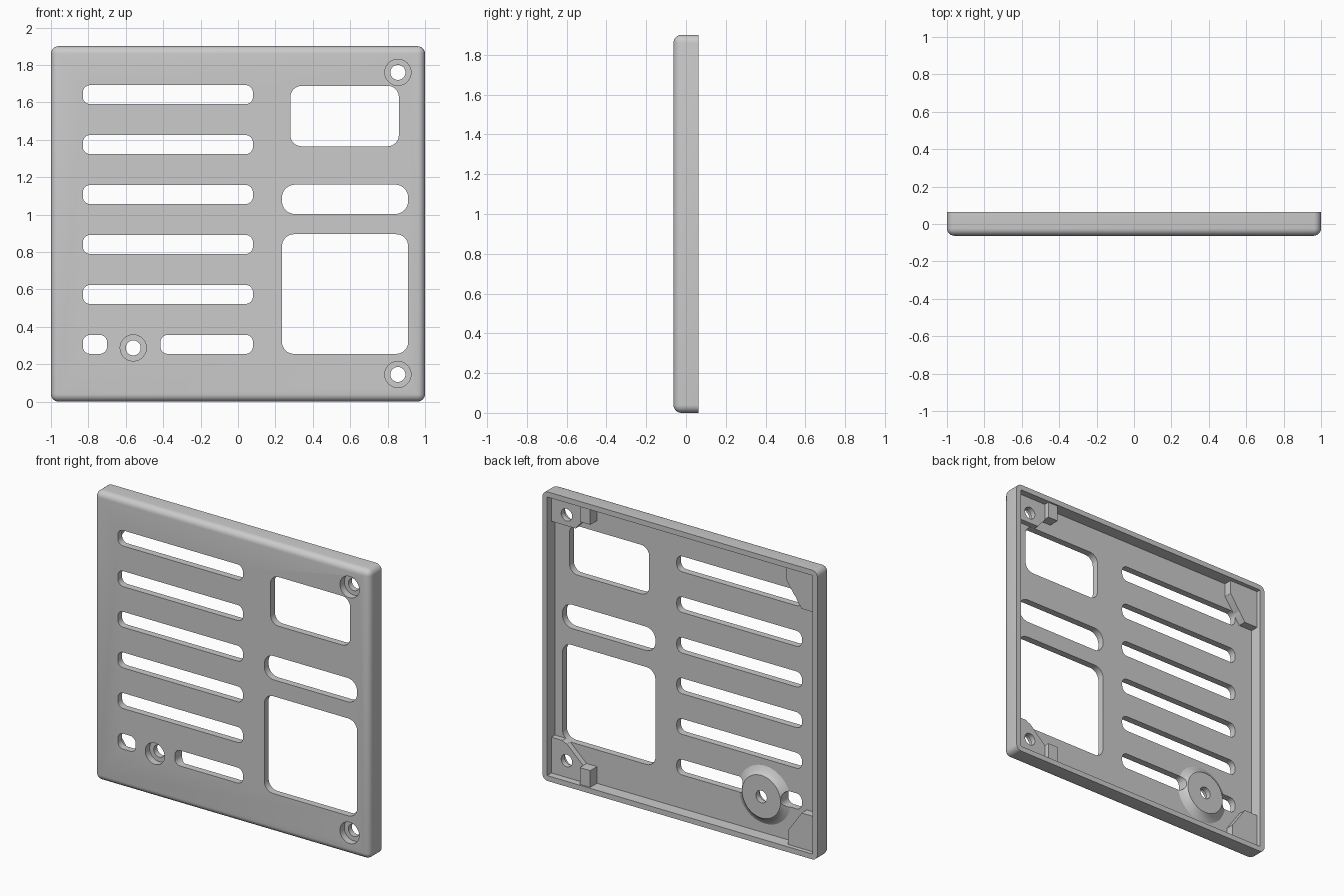
import bpy, bmesh, math
from mathutils import Matrix

if "Cube" in bpy.data.objects:
    bpy.data.objects.remove(bpy.data.objects["Cube"])

W, H, D = 1.0, 1.9, 0.063      # half width, height, half depth
WALL, FLOOR, SEAT = 0.035, -0.018, 0.018

grey = bpy.data.materials.new("plain grey")
grey.use_nodes = True
colour = (0.6, 0.6, 0.6, 1)
grey.diffuse_color = colour
grey.node_tree.nodes["Principled BSDF"].inputs["Base Color"].default_value = colour


def make(name, bm):
    bmesh.ops.recalc_face_normals(bm, faces=bm.faces)
    mesh = bpy.data.meshes.new(name)
    bm.to_mesh(mesh)
    bm.free()
    mesh.materials.append(grey)
    obj = bpy.data.objects.new(name, mesh)
    bpy.context.collection.objects.link(obj)
    return obj


def prism(bm, outline, y0, y1):
    """Extrude an (x, z) outline from y0 to y1."""
    face = bm.faces.new([bm.verts.new((x, y0, z)) for x, z in outline])
    new = bmesh.ops.extrude_face_region(bm, geom=[face], use_keep_orig=True)["geom"]
    verts = [v for v in new if isinstance(v, bmesh.types.BMVert)]
    bmesh.ops.translate(bm, verts=verts, vec=(0, y1 - y0, 0))


def rect(x0, x1, z0, z1):
    return [(x0, z0), (x1, z0), (x1, z1), (x0, z1)]


def rounded(x0, x1, z0, z1, r, steps=8):
    pts = []
    corners = [(x1 - r, z1 - r), (x0 + r, z1 - r), (x0 + r, z0 + r), (x1 - r, z0 + r)]
    for i, (cx, cz) in enumerate(corners):
        for k in range(steps + 1):
            a = (i + k / steps) * math.pi / 2
            pts.append((cx + r * math.cos(a), cz + r * math.sin(a)))
    return pts


def lathe(bm, x, z, profile, sides=48):
    """Revolve (radius, y) points about a y axis through (x, z)."""
    rings = []
    for r, y in profile:
        rings.append([bm.verts.new((x + r * math.cos(a), y, z + r * math.sin(a)))
                      for a in (2 * math.pi * k / sides for k in range(sides))])
    for a, b in zip(rings, rings[1:]):
        for k in range(sides):
            j = (k + 1) % sides
            bm.faces.new((a[k], a[j], b[j], b[k]))
    bm.faces.new(rings[0])
    bm.faces.new(rings[-1])


def cut(obj, *cutters):
    for cutter in cutters:
        mod = obj.modifiers.new("cut", "BOOLEAN")
        mod.operation, mod.solver, mod.object = "DIFFERENCE", "EXACT", cutter
    bpy.context.view_layer.update()
    result = obj.evaluated_get(bpy.context.evaluated_depsgraph_get())
    mesh = bpy.data.meshes.new_from_object(result)
    obj.modifiers.clear()
    obj.data = mesh


# Cutters: hollow back, openings, stepped screw holes
bm = bmesh.new()
prism(bm, rect(WALL - W, W - WALL, WALL, H - WALL), FLOOR, 0.2)
hollow = make("hollow_cutter", bm)

bm = bmesh.new()
openings = [rounded(-0.83, 0.08, z, z + 0.102, 0.04)
            for z in (0.522 + 0.267 * i for i in range(5))]
openings += [
    rounded(-0.83, -0.70, 0.255, 0.357, 0.04),
    rounded(-0.415, 0.08, 0.255, 0.357, 0.04),
    rounded(0.28, 0.86, 1.365, 1.688, 0.06),
    rounded(0.235, 0.91, 1.003, 1.16, 0.07),
    rounded(0.235, 0.91, 0.255, 0.895, 0.065),
]
for outline in openings:
    prism(bm, outline, -0.2, 0.2)
opening_cutter = make("opening_cutter", bm)

bm = bmesh.new()
for x, z in [(0.855, 1.76), (0.855, 0.145), (-0.56, 0.287)]:
    lathe(bm, x, z, [(0.07, -0.2), (0.07, FLOOR), (0.04, FLOOR), (0.04, 0.2)])
screw_cutter = make("screw_cutter", bm)

# Panel shell with rounded front and corner edges
bm = bmesh.new()
bmesh.ops.create_cube(bm, size=1, matrix=Matrix.Translation((0, 0, H / 2))
                      @ Matrix.Diagonal((2 * W, 2 * D, H, 1)))
edges = [e for e in bm.edges if min(v.co.y for v in e.verts) < 0]
bmesh.ops.bevel(bm, geom=edges, offset=0.04, segments=6, profile=0.5, affect="EDGES")
panel = make("panel_shell", bm)
cut(panel, hollow, opening_cutter, screw_cutter)
parts = [panel]

# Screw seats and stop blocks in the left corners
IN, LOW, SINK = W - WALL / 2, WALL / 2, FLOOR - 0.01
seats = {
    "lower": [(IN, LOW), (IN, 0.27), (0.87, 0.27), (0.735, 0.145), (0.735, LOW)],
    "upper": [(IN, H - LOW), (IN, 1.688), (0.79, 1.688), (0.735, 1.755), (0.735, H - LOW)],
}
for name, outline in seats.items():
    bm = bmesh.new()
    prism(bm, outline, SINK, SEAT)
    seat = make(name + "_screw_seat", bm)
    cut(seat, opening_cutter, screw_cutter)
    parts.append(seat)
    bm = bmesh.new()
    z0, z1 = (LOW, 0.145) if name == "lower" else (1.76, H - LOW)
    prism(bm, rect(0.66, 0.735, z0, z1), SINK, 0.052)
    parts.append(make(name + "_stop_block", bm))

# Chamfered corner supports on the right
supports = {
    "lower": [(-IN, LOW), (-0.765, LOW), (-0.765, 0.125), (-0.865, 0.268), (-IN, 0.268)],
    "upper": [(-IN, H - LOW), (-0.75, H - LOW), (-0.75, 1.775), (-0.865, 1.61), (-IN, 1.61)],
}
for name, outline in supports.items():
    bm = bmesh.new()
    prism(bm, outline, SINK, 0.035)
    support = make(name + "_corner_support", bm)
    cut(support, opening_cutter)
    parts.append(support)

# Round screw boss with flared side
bm = bmesh.new()
lathe(bm, -0.56, 0.287, [(0.19, SINK), (0.19, FLOOR), (0.165, FLOOR + 0.012),
                         (0.15, FLOOR + 0.025), (0.14, SEAT)])
boss = make("round_screw_boss", bm)
cut(boss, opening_cutter, screw_cutter)
parts.append(boss)

for helper in (hollow, opening_cutter, screw_cutter):
    bpy.data.objects.remove(helper)

# Smooth the rounded edges, keep the rest sharp
bpy.ops.object.select_all(action="DESELECT")
for part in parts:
    part.select_set(True)
bpy.context.view_layer.objects.active = panel
bpy.ops.object.shade_smooth_by_angle(angle=math.radians(30))
